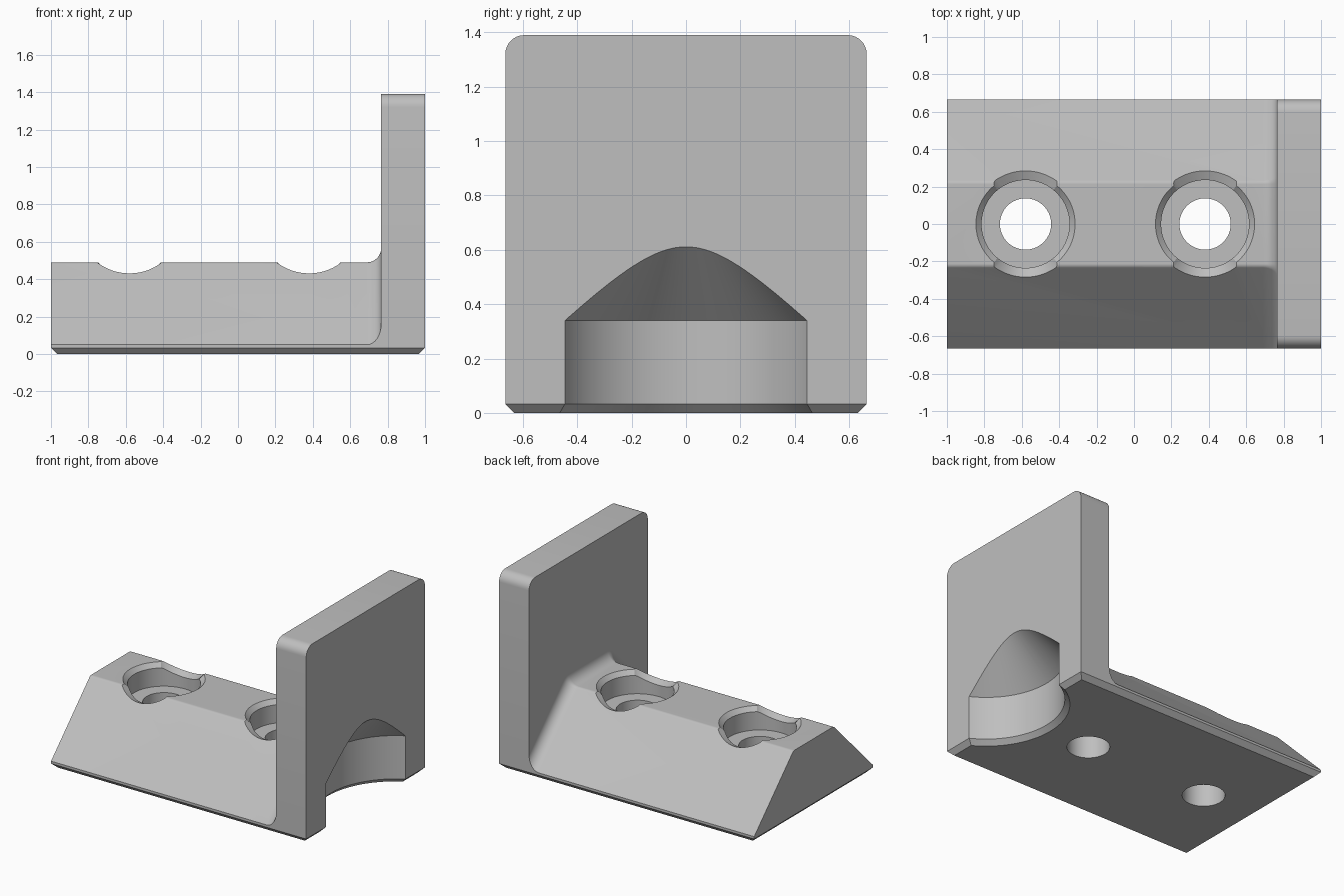
import bpy, bmesh
from math import sin, cos, pi, radians, sqrt

if "Cube" in bpy.data.objects:
    bpy.data.objects.remove(bpy.data.objects["Cube"])

grey = bpy.data.materials.new("plain_grey")
grey.use_nodes = True
grey.diffuse_color = (0.52, 0.52, 0.52, 1)
grey.node_tree.nodes["Principled BSDF"].inputs["Base Color"].default_value = grey.diffuse_color

HALF = 0.665       # half depth in y
TOP = 0.49         # height of the foot
PLATE_X = 0.765    # inner face of the upright plate
HEIGHT = 1.39
FILLET = 0.075
CHAMFER = 0.033
STEPS = 8


def make_object(name, bm):
    bmesh.ops.recalc_face_normals(bm, faces=bm.faces[:])
    mesh = bpy.data.meshes.new(name)
    bm.to_mesh(mesh)
    bm.free()
    mesh.materials.append(grey)
    obj = bpy.data.objects.new(name, mesh)
    bpy.context.collection.objects.link(obj)
    return obj


def loft(bm, rings, closed_ends=True):
    loops = [[bm.verts.new(p) for p in ring] for ring in rings]
    n = len(loops[0])
    for a, b in zip(loops, loops[1:]):
        for i in range(n):
            j = (i + 1) % n
            bm.faces.new((a[i], a[j], b[j], b[i]))
    bm.faces.new(loops[0])
    bm.faces.new(loops[-1])


def outline(x, side_z, cy, cz, rad, start):
    """Symmetric outline: straight side up to side_z, then an arc up to the flat top."""
    half = [(-HALF, 0), (-HALF, side_z)]
    for i in range(STEPS + 1):
        a = start + (pi / 2 - start) * i / STEPS
        half.append((-cy - rad * cos(a), cz + rad * sin(a)))
    full = half + [(-y, z) for y, z in reversed(half)]
    return [(x, y, z) for y, z in full]


def foot_section(x, grow):
    """Sloped foot section, offset outwards by grow to form the fillet."""
    rad = 0.03 + grow
    cy, cz = 0.2126, TOP - 0.03
    side_z = cz + cy - HALF + rad * sqrt(2)
    return outline(x, side_z, cy, cz, rad, pi / 4), side_z


# Bracket body: foot, fillet and upright plate in one loft along x
rings = [foot_section(-1, 0)[0]]
for i in range(STEPS + 1):
    a = pi / 2 * i / STEPS
    ring, side_z = foot_section(PLATE_X - FILLET + FILLET * sin(a), FILLET * (1 - cos(a)))
    rings.append(ring)
corner = 0.07
for x in (PLATE_X, 1):
    rings.append(outline(x, side_z, HALF - corner, HEIGHT - corner, corner, 0))
bm = bmesh.new()
loft(bm, rings)
bmesh.ops.remove_doubles(bm, verts=bm.verts[:], dist=1e-5)

# Chamfer round the bottom edge
for nx, ny in ((1, 0), (-1, 0), (0, 1), (0, -1)):
    co = (nx * (1 - CHAMFER), ny * (HALF - CHAMFER), 0)
    cut = bmesh.ops.bisect_plane(bm, geom=bm.verts[:] + bm.edges[:] + bm.faces[:], dist=1e-6,
                                 plane_co=co, plane_no=(nx, ny, -1), clear_outer=True)
    edges = [e for e in bm.edges if e.is_boundary]
    bmesh.ops.holes_fill(bm, edges=edges, sides=0)
body = make_object("bracket_body", bm)


def lathe_cutter(name, cx, profile, segments=96):
    """Revolved cutter about a vertical axis; profile(angle) gives (radius, z) pairs."""
    columns = [(a, profile(a)) for a in (2 * pi * (i + 0.5) / segments for i in range(segments))]
    levels = len(columns[0][1])
    cut_bm = bmesh.new()
    loft(cut_bm, [[(cx + p[k][0] * cos(a), p[k][0] * sin(a), p[k][1]) for a, p in columns]
                  for k in range(levels)])
    obj = make_object(name, cut_bm)
    obj.hide_render = True
    return obj


def bolt_profile(a):
    """Through hole, counterbore and a rim chamfer that dips where it meets the slopes."""
    s = abs(sin(a))
    bore = 0.235
    if s > 0.79:
        outer = 0.284
        z_out = TOP - max(0, outer * s - 0.225)
        z_in = 0.46 - 0.05 * (s - 0.79) / 0.21
    else:
        outer, z_out, z_in = 0.265, TOP, 0.46
    extend = 0.2
    r_end = outer + extend * (outer - bore)
    z_end = z_out + extend * (z_out - z_in)
    return [(0.137, -0.1), (0.137, 0.33), (bore, 0.33), (bore, z_in), (r_end, z_end), (r_end, 0.7)]


def recess_profile(a):
    """Round pocket with a chamfered mouth and a conical roof."""
    r = 0.502
    return [(r + CHAMFER + 0.1, -0.1), (r, CHAMFER), (r, 0.34), (0.002, 0.34 + r)]


cutters = [lathe_cutter("bolt_hole_cutter", x, bolt_profile) for x in (-0.58, 0.38)]
cutters.append(lathe_cutter("recess_cutter", 1.232, recess_profile))

# Cut the bolt holes and the pocket
bpy.ops.object.select_all(action="DESELECT")
bpy.context.view_layer.objects.active = body
body.select_set(True)
for cutter in cutters:
    mod = body.modifiers.new("cut", "BOOLEAN")
    mod.operation = "DIFFERENCE"
    mod.solver = "EXACT"
    mod.object = cutter
    bpy.ops.object.modifier_apply(modifier=mod.name)
    bpy.data.objects.remove(cutter)

bpy.ops.object.shade_smooth_by_angle(angle=radians(25))
